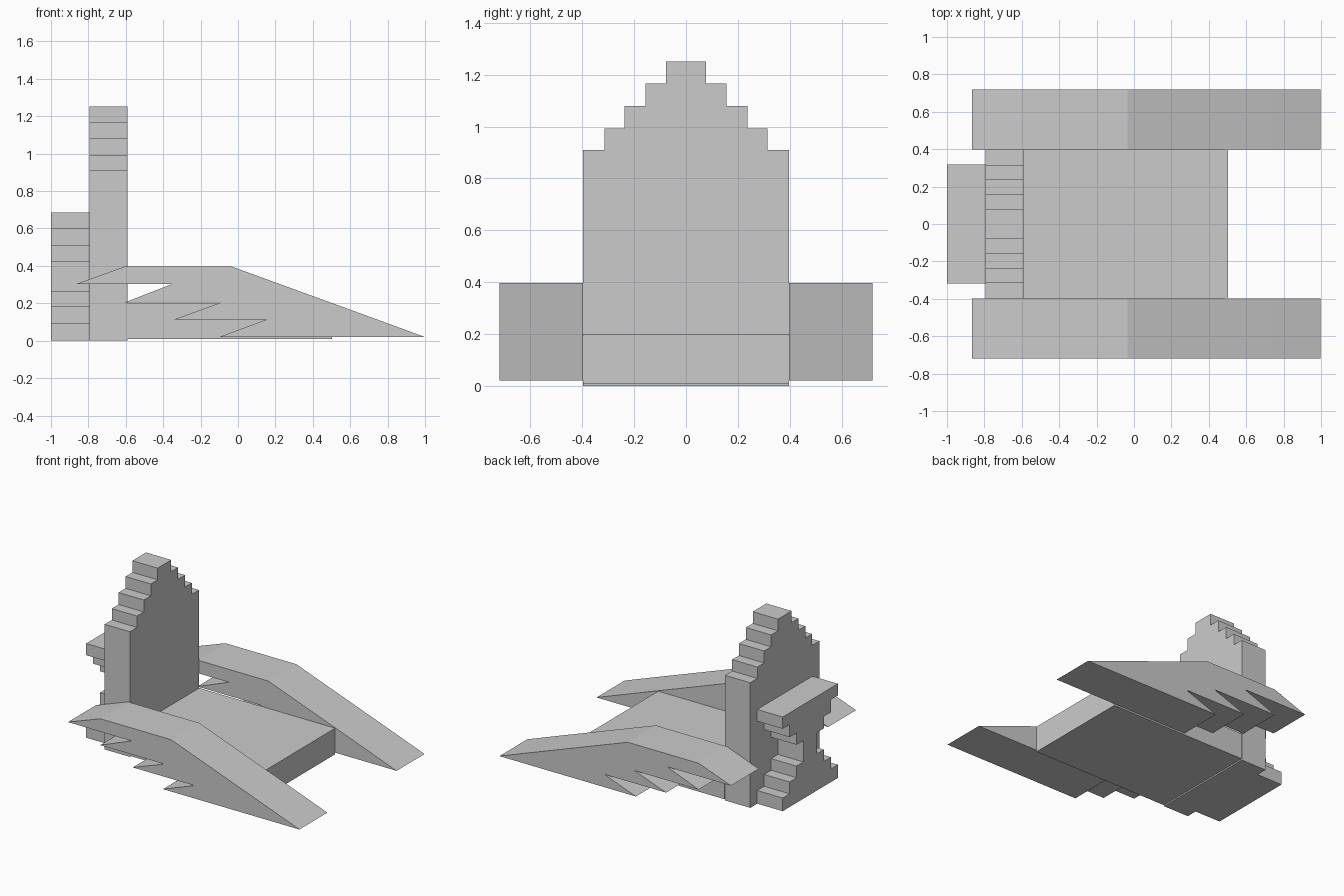
import bpy, bmesh

if "Cube" in bpy.data.objects:
    bpy.data.objects.remove(bpy.data.objects["Cube"])


def extrude(name, outline, axis, lo, hi):
    """Solid from a 2D outline: axis 'x' takes (y, z) points, axis 'y' takes (x, z)."""
    bm = bmesh.new()
    place = (lambda p: (lo, p[0], p[1])) if axis == 'x' else (lambda p: (p[0], lo, p[1]))
    face = bm.faces.new([bm.verts.new(place(p)) for p in outline])
    new = bmesh.ops.extrude_face_region(bm, geom=[face])['geom']
    step = (hi - lo, 0, 0) if axis == 'x' else (0, hi - lo, 0)
    bmesh.ops.translate(bm, vec=step, verts=[v for v in new if isinstance(v, bmesh.types.BMVert)])
    bmesh.ops.recalc_face_normals(bm, faces=bm.faces)
    mesh = bpy.data.meshes.new(name)
    bm.to_mesh(mesh)
    bm.free()
    obj = bpy.data.objects.new(name, mesh)
    bpy.context.collection.objects.link(obj)
    return obj


def stepped(levels, widths):
    """Symmetric stepped outline: half width widths[i] between levels[i] and levels[i+1]."""
    right = []
    for w, z0, z1 in zip(widths, levels, levels[1:]):
        right += [(w, z0), (w, z1)]
    return right + [(-y, z) for y, z in reversed(right)]


# Seat block
extrude("seat", [(-0.59, 0.008), (0.503, 0.008), (0.503, 0.198), (-0.59, 0.198)], 'y', -0.398, 0.398)

# Backrest with stepped peak
extrude("backrest", stepped([0, 0.91, 0.993, 1.08, 1.166, 1.251],
                            [0.397, 0.315, 0.237, 0.157, 0.078]), 'x', -0.795, -0.592)

# Rear support, stepped in to a narrow waist
extrude("rear_support", stepped([0, 0.096, 0.182, 0.267, 0.422, 0.508, 0.6, 0.685],
                                [0.317, 0.237, 0.157, 0.078, 0.157, 0.237, 0.317]), 'x', -1.0, -0.795)

# Wing-shaped armrests with feathered rear edges
wing = [(-0.865, 0.303), (-0.605, 0.397), (-0.035, 0.397), (0.745, 0.113), (0.998, 0.02),
        (-0.1, 0.02), (0.152, 0.113), (-0.343, 0.113), (-0.09, 0.205), (-0.605, 0.205),
        (-0.352, 0.303)]
for side, s in (("left", -1), ("right", 1)):
    extrude("wing_armrest_" + side, wing, 'y', s * 0.398, s * 0.719)
